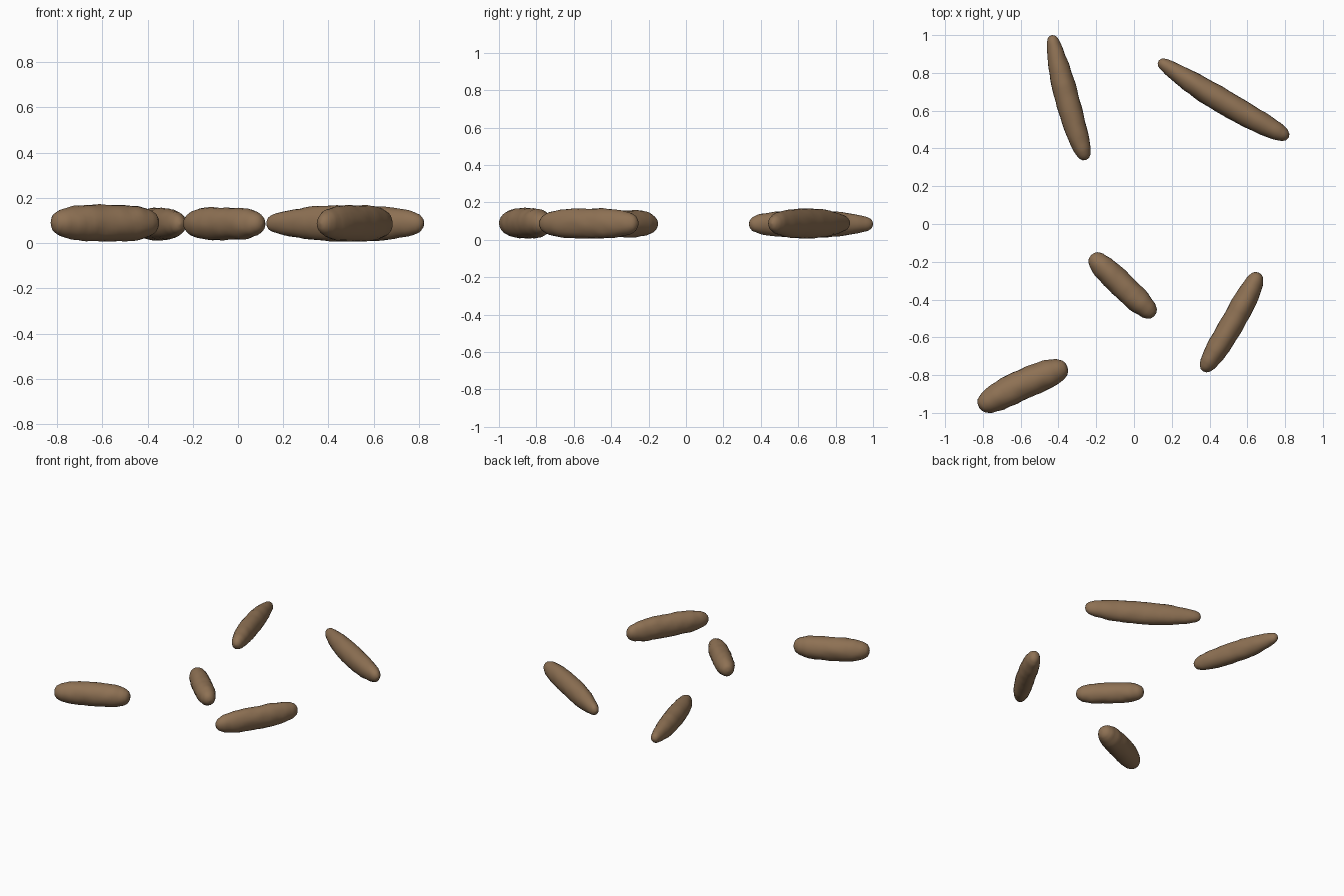
import bpy, bmesh, math, random
from mathutils import Vector, noise

if "Cube" in bpy.data.objects:
    bpy.data.objects.remove(bpy.data.objects["Cube"])

bark = bpy.data.materials.new("bark_brown")
bark.diffuse_color = (0.27, 0.165, 0.088, 1)
bark.use_nodes = True
bark.node_tree.nodes["Principled BSDF"].inputs["Base Color"].default_value = bark.diffuse_color

SIDES = 20
RINGS = 36


def lerp_table(table, t):
    for (a, va), (b, vb) in zip(table, table[1:]):
        if t <= b:
            return va + (vb - va) * (t - a) / (b - a)
    return table[-1][1]


def make_log(name, start, mid, end, width, z_low, z_high, profile, seed):
    """Rounded spindle swept along a gentle curve through three plan points."""
    s, m, e = (Vector((*p, 0)) for p in (start, mid, end))
    ctrl = 2 * m - (s + e) / 2
    zc, rz = (z_low + z_high) / 2, (z_high - z_low) / 2
    bm = bmesh.new()
    rings = []
    for i in range(1, RINGS):
        t = (1 - math.cos(math.pi * i / RINGS)) / 2
        c = s * (1 - t) ** 2 + ctrl * 2 * t * (1 - t) + e * t * t
        d = ((ctrl - s) * (1 - t) + (e - ctrl) * t).normalized()
        side = Vector((-d.y, d.x, 0))
        r = lerp_table(profile, t)
        ring = []
        for k in range(SIDES):
            a = math.tau * k / SIDES
            p = c + side * (width * r * math.cos(a)) + Vector((0, 0, zc + rz * r * math.sin(a)))
            # faint bark lumps
            lump = noise.noise(p * 22 + Vector((seed, 0, 0))) * 0.004 * r
            p += (side * math.cos(a) + Vector((0, 0, math.sin(a)))) * lump
            ring.append(bm.verts.new(p))
        rings.append(ring)
    for a, b in zip(rings, rings[1:]):
        for k in range(SIDES):
            n = (k + 1) % SIDES
            bm.faces.new((a[k], a[n], b[n], b[k]))
    for ring, tip in ((rings[0], s), (rings[-1], e)):
        v = bm.verts.new(tip + Vector((0, 0, zc)))
        for k in range(SIDES):
            bm.faces.new((ring[k], ring[(k + 1) % SIDES], v))
    bmesh.ops.recalc_face_normals(bm, faces=bm.faces)
    for f in bm.faces:
        f.smooth = True
    me = bpy.data.meshes.new(name)
    bm.to_mesh(me)
    bm.free()
    me.materials.append(bark)
    ob = bpy.data.objects.new(name, me)
    bpy.context.collection.objects.link(ob)


# radius along the log: slim start, fuller end / blunt at both ends
slim = [(0, 0), (.01, .33), (.04, .5), (.12, .68), (.25, .88), (.4, 1), (.65, 1),
        (.8, .9), (.92, .72), (.97, .52), (.992, .3), (1, 0)]
blunt = [(0, 0), (.008, .3), (.03, .52), (.08, .72), (.2, .92), (.35, 1), (.65, 1),
         (.8, .94), (.92, .74), (.97, .52), (.992, .3), (1, 0)]

make_log("log_back_left", (-.436, 1.0), (-.355, .665), (-.255, .338), .063, .012, .157, slim, 1)
make_log("log_back_right", (.13, .865), (.466, .652), (.82, .458), .065, .008, .167, slim, 2)
make_log("log_centre", (-.227, -.165), (-.068, -.32), (.108, -.487), .067, .014, .158, blunt, 3)
make_log("log_front_right", (.662, -.258), (.53, -.51), (.365, -.78), .063, .008, .167, blunt, 4)
make_log("log_front_left", (-.82, -.972), (-.59, -.85), (-.352, -.757), .079, .008, .170, blunt, 5)
